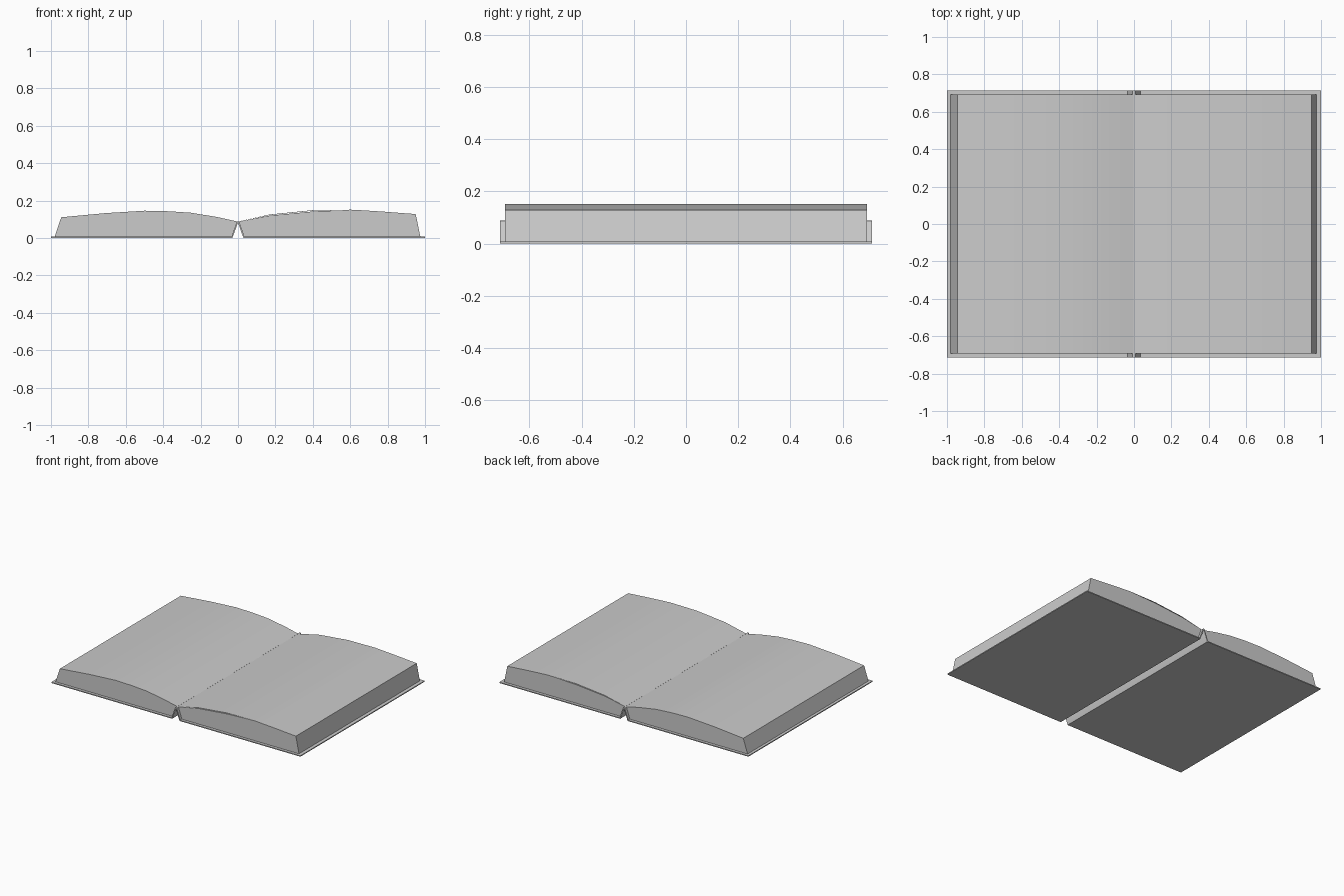
import bpy

cube = bpy.data.objects.get("Cube")
if cube:
    bpy.data.objects.remove(cube, do_unlink=True)

grey = bpy.data.materials.new("plain grey")
grey.use_nodes = True
colour = (0.6, 0.6, 0.6, 1)
grey.diffuse_color = colour
grey.node_tree.nodes["Principled BSDF"].inputs["Base Color"].default_value = colour


def extrude_profile(name, profile, half_depth):
    """Closed x-z outline, extruded along y."""
    n = len(profile)
    verts = [(x, y, z) for y in (-half_depth, half_depth) for x, z in profile]
    faces = [tuple(range(n)), tuple(range(2 * n - 1, n - 1, -1))]
    faces += [(i, i + n, (i + 1) % n + n, (i + 1) % n) for i in range(n)]
    mesh = bpy.data.meshes.new(name)
    mesh.from_pydata(verts, [], faces)
    mesh.materials.append(grey)
    obj = bpy.data.objects.new(name, mesh)
    bpy.context.collection.objects.link(obj)
    # Consistent outward normals
    import bmesh
    bm = bmesh.new()
    bm.from_mesh(mesh)
    bmesh.ops.recalc_face_normals(bm, faces=bm.faces)
    bm.to_mesh(mesh)
    bm.free()
    bpy.ops.object.select_all(action='DESELECT')
    obj.select_set(True)
    bpy.context.view_layer.objects.active = obj
    bpy.ops.object.shade_smooth_by_angle(angle=0.5)
    return obj


# Thin covers, with spine halves folded up to meet under the gutter
cover = [(-1, 0), (-0.03, 0), (0, 0.082), (0, 0.088), (-0.007, 0.086),
         (-0.035, 0.007), (-1, 0.007)]
extrude_profile("right_cover", cover, 0.713)
extrude_profile("left_cover", [(-x * (0.97 if x == -0.03 else 1), z) for x, z in cover], 0.713)

# Page blocks with gently arched tops and slanted outer edges
extrude_profile("right_pages", [
    (-0.98, 0.007), (-0.033, 0.007), (-0.002, 0.088), (-0.11, 0.112),
    (-0.25, 0.135), (-0.37, 0.143), (-0.5, 0.146), (-0.71, 0.133),
    (-0.945, 0.111)], 0.693)
extrude_profile("left_pages", [
    (0.975, 0.007), (0.031, 0.007), (0.002, 0.088), (0.17, 0.12),
    (0.4, 0.142), (0.62, 0.151), (0.78, 0.141), (0.95, 0.128)], 0.693)

# Single leaf lifted slightly off the left block
extrude_profile("loose_page", [
    (0.002, 0.0885), (0.17, 0.123), (0.4, 0.146), (0.62, 0.1515),
    (0.4, 0.149), (0.17, 0.126)], 0.693)
